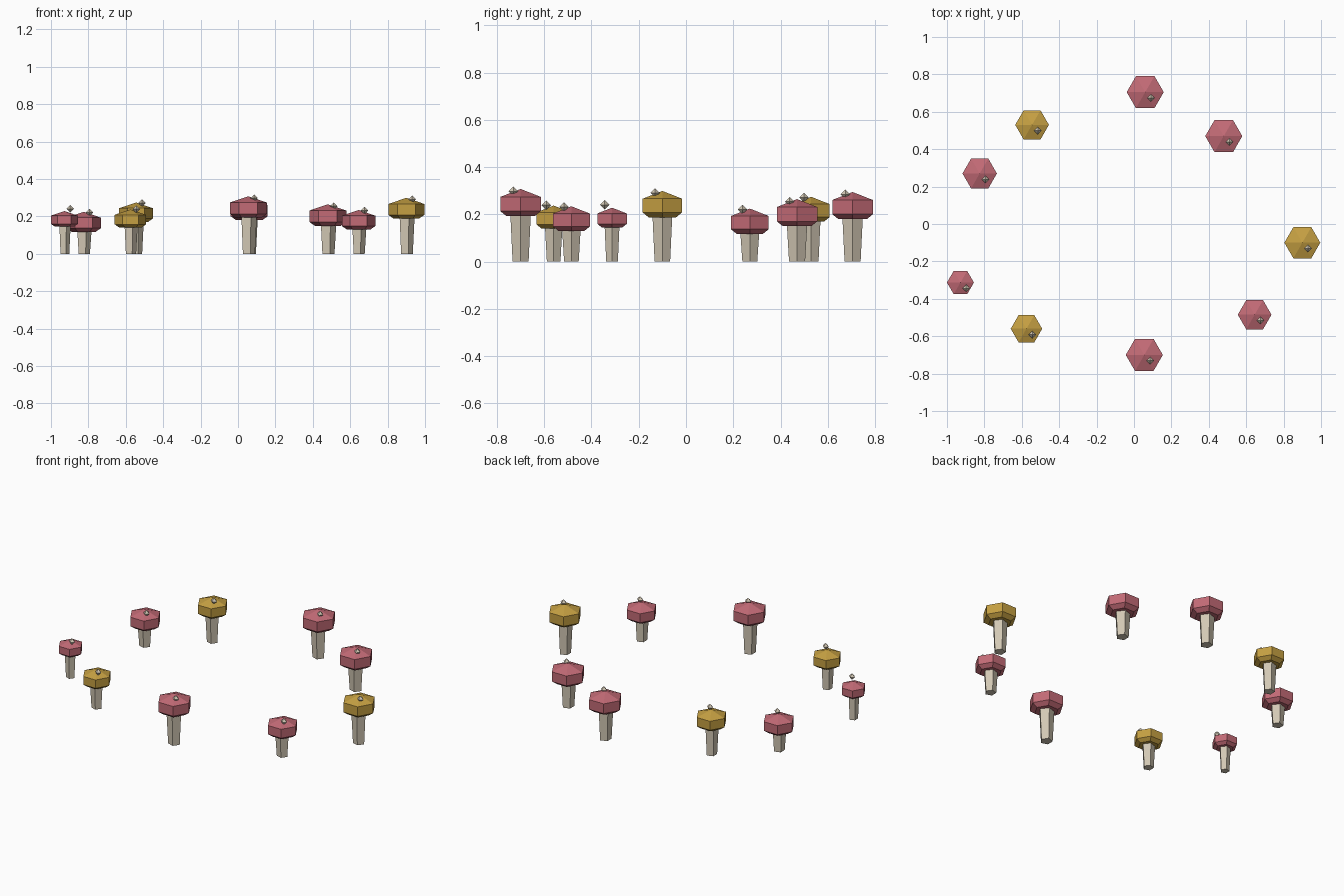
import bpy, bmesh, math

cube = bpy.data.objects.get("Cube")
if cube:
    bpy.data.objects.remove(cube, do_unlink=True)


def material(name, color):
    m = bpy.data.materials.new(name)
    m.use_nodes = True
    m.diffuse_color = (*color, 1)
    m.node_tree.nodes["Principled BSDF"].inputs["Base Color"].default_value = (*color, 1)
    return m


RED = material("dusty_red", (0.54, 0.145, 0.18))
GOLD = material("mustard_gold", (0.56, 0.35, 0.055))
CREAM = material("cream", (0.65, 0.58, 0.46))


def lathe(name, sides, profile, mat, location):
    """Flat-faced solid of stacked rings, first corner towards +x; radius 0 makes a tip."""
    bm = bmesh.new()
    rings = []
    for radius, z in profile:
        count = sides if radius > 0 else 1
        angles = [2 * math.pi * i / sides for i in range(count)]
        rings.append([bm.verts.new((radius * math.cos(a), radius * math.sin(a), z)) for a in angles])
    for low, high in zip(rings, rings[1:]):
        for i in range(sides):
            j = (i + 1) % sides
            corners = [low[i % len(low)], low[j % len(low)], high[j % len(high)], high[i % len(high)]]
            bm.faces.new(list(dict.fromkeys(corners)))
    for ring in (rings[0], rings[-1]):
        if len(ring) > 1:
            bm.faces.new(ring)
    bmesh.ops.recalc_face_normals(bm, faces=bm.faces)
    mesh = bpy.data.meshes.new(name)
    bm.to_mesh(mesh)
    bm.free()
    mesh.materials.append(mat)
    obj = bpy.data.objects.new(name, mesh)
    obj.location = location
    bpy.context.collection.objects.link(obj)


def mushroom(x, y, r, base, cap_mat):
    # tapered five-sided stem, reaching into the cap
    lathe("mushroom_stem", 5, [(0.36 * r, 0), (0.46 * r, base + 0.1 * r)], CREAM, (x, y, 0))
    # six-sided cap with narrowed underside, upright rim and low peak
    lathe("mushroom_cap", 6, [(0.7 * r, 0), (r, 0.21 * r), (r, 0.82 * r), (0, 1.16 * r)],
          cap_mat, (x, y, base))
    # small diamond spot on the cap
    s = 0.02
    lathe("cap_spot", 4, [(0, -s), (s, 0), (0, s)], CREAM,
          (x + 0.031, y - 0.031, base + 0.07 + 0.35 * r))


# ring of mushrooms: x, y, cap radius, cap base height, colour
for spec in [
    (0.06, 0.705, 0.099, 0.18, RED),
    (0.48, 0.47, 0.099, 0.15, RED),
    (-0.545, 0.53, 0.09, 0.17, GOLD),
    (-0.825, 0.27, 0.092, 0.118, RED),
    (-0.928, -0.313, 0.072, 0.145, RED),
    (-0.575, -0.56, 0.084, 0.14, GOLD),
    (0.055, -0.70, 0.099, 0.193, RED),
    (0.645, -0.485, 0.09, 0.13, RED),
    (0.90, -0.10, 0.096, 0.188, GOLD),
]:
    mushroom(*spec)
